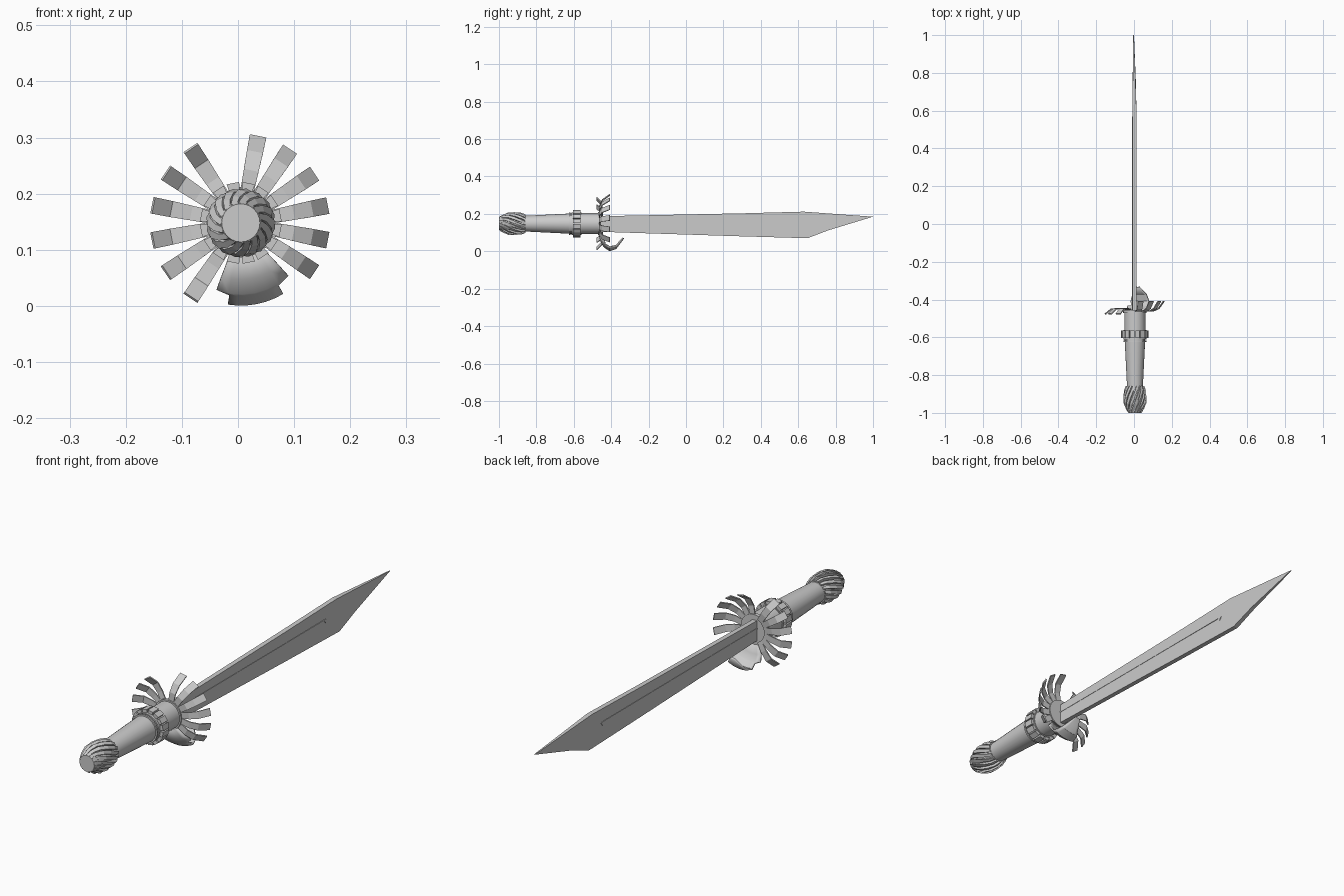
import bpy, math
from math import cos, sin, radians

CX, CZ = 0.005, 0.148      # long axis of the sword runs along y
STEP = 22.5                # sixteen repeats around the axis

cube = bpy.data.objects.get("Cube")
if cube:
    bpy.data.objects.remove(cube)

steel = bpy.data.materials.new("grey steel")
steel.use_nodes = True
GREY = (0.6, 0.6, 0.6, 1)
steel.diffuse_color = GREY
steel.node_tree.nodes["Principled BSDF"].inputs["Base Color"].default_value = GREY


def polar(r, deg, y):
    a = radians(deg)
    return (CX + r * cos(a), y, CZ + r * sin(a))


def make(name, verts, faces, smooth=False, thick=0):
    mesh = bpy.data.meshes.new(name)
    mesh.from_pydata(verts, [], faces)
    ob = bpy.data.objects.new(name, mesh)
    bpy.context.collection.objects.link(ob)
    mesh.materials.append(steel)
    bpy.ops.object.select_all(action='DESELECT')
    ob.select_set(True)
    bpy.context.view_layer.objects.active = ob
    bpy.ops.object.mode_set(mode='EDIT')
    bpy.ops.mesh.select_all(action='SELECT')
    bpy.ops.mesh.normals_make_consistent(inside=False)
    bpy.ops.object.mode_set(mode='OBJECT')
    if smooth:
        bpy.ops.object.shade_smooth_by_angle(angle=radians(30))
    if thick:
        mod = ob.modifiers.new("thickness", 'SOLIDIFY')
        mod.thickness = thick
        mod.offset = 0
    return ob


def loft(name, rows, closed=False, **kw):
    """Skin rows of points; closed rows become a capped solid."""
    n = len(rows[0])
    verts = [p for row in rows for p in row]
    faces = []
    for i in range(len(rows) - 1):
        for j in range(n if closed else n - 1):
            k = (j + 1) % n
            faces.append((i * n + j, i * n + k, (i + 1) * n + k, (i + 1) * n + j))
    if closed:
        faces += [tuple(range(n)), tuple(range(len(verts) - n, len(verts)))]
    return make(name, verts, faces, **kw)


def lathe(name, profile, sides=24):
    rows = [[polar(r, 360 * j / sides, y) for j in range(sides)] for y, r in profile]
    return loft(name, rows, closed=True, smooth=True)


# Pommel core and grip
lathe("pommel_core", [(-1, 0.034), (-0.95, 0.05), (-0.88, 0.046), (-0.85, 0.04)])
lathe("grip", [(-0.86, 0.042), (-0.6, 0.055)])
for i, y in enumerate((-0.625, -0.612)):
    lathe(f"grip_ring_{i + 1}", [(y, 0.06), (y + 0.007, 0.06)])

# Twisted pommel fins
FIN = [(-0.998, 0.037, 0), (-0.975, 0.05, 12), (-0.95, 0.06, 24),
       (-0.915, 0.062, 38), (-0.88, 0.058, 52), (-0.858, 0.05, 60)]
for i in range(16):
    rows = []
    for y, r, twist in FIN:
        a = i * STEP - twist
        rows.append([polar(r - 0.018, a - 7, y), polar(r - 0.004, a - 8, y),
                     polar(r, a + 6, y), polar(r - 0.018, a + 7, y)])
    loft(f"pommel_fin_{i + 1}", rows, closed=True)

# Collar with a belt of square blocks, and the socket in front of it
lathe("collar", [(-0.605, 0.06), (-0.56, 0.06)])
lathe("socket", [(-0.565, 0.056), (-0.465, 0.056)])
for i in range(16):
    a = (i + 0.5) * STEP
    rows = [[polar(0.058, a - 9, y), polar(0.073, a - 9, y),
             polar(0.073, a + 9, y), polar(0.058, a + 9, y)] for y in (-0.603, -0.563)]
    loft(f"collar_block_{i + 1}", rows, closed=True)

# Guard disc and petals: one half curls forward, the other half back
lathe("guard_disc", [(-0.47, 0.062), (-0.455, 0.062)])
FORWARD = [(0.05, -0.462), (0.095, -0.462), (0.128, -0.447), (0.156, -0.408)]
BACK = [(0.05, -0.452), (0.09, -0.447), (0.127, -0.45), (0.16, -0.477)]
for i in range(16):
    if i in (4, 11, 12, 13):
        continue
    a = (i + 0.5) * STEP
    ta = radians(a)
    rows = []
    for r, y in (FORWARD if cos(ta) > 0 else BACK):
        x, _, z = polar(r, a, y)
        w = 0.010 + 0.035 * min(r, 0.14)
        rows.append([(x - s * w * sin(ta), y, z + s * w * cos(ta)) for s in (-1, 1)])
    loft(f"guard_petal_{i + 1}", rows, thick=0.005)

# Broad lower lobe of the guard, curling forward under the blade
LOBE = [(0.055, -0.465, 30), (0.1, -0.452, 31), (0.125, -0.436, 31), (0.128, -0.432, 20),
        (0.144, -0.408, 20), (0.133, -0.375, 17), (0.08, -0.335, 7)]
rows = [[polar(r, 281 + half * t / 3, y) for t in range(-3, 4)] for r, y, half in LOBE]
loft("guard_lobe", rows, smooth=True, thick=0.007)

# Blade: flat profile, thinning towards the point
OUTLINE = [(-0.48, 0.105), (0.3, 0.08), (0.65, 0.07), (0.76, 0.112), (1, 0.185),
           (0.63, 0.212), (0.3, 0.203), (-0.48, 0.187)]


def side_x(y, s):
    t = max(0, (y - 0.7) / 0.3)
    return 0.002 - 0.004 * t + s * (0.010 - 0.008 * t)


loft("blade", [[(side_x(y, s), y, z) for y, z in OUTLINE] for s in (-1, 1)], closed=True)

# Thin hooked rib along each face of the blade
RIB = [(-0.46, 0.152), (0.55, 0.15), (0.56, 0.138), (0.57, 0.152), (0.56, 0.156), (-0.46, 0.157)]
for name, s in (("left_rib", 1), ("right_rib", -1)):
    loft(name, [[(0.002 + s * d, y, z) for y, z in RIB] for d in (0.008, 0.0115)], closed=True)
